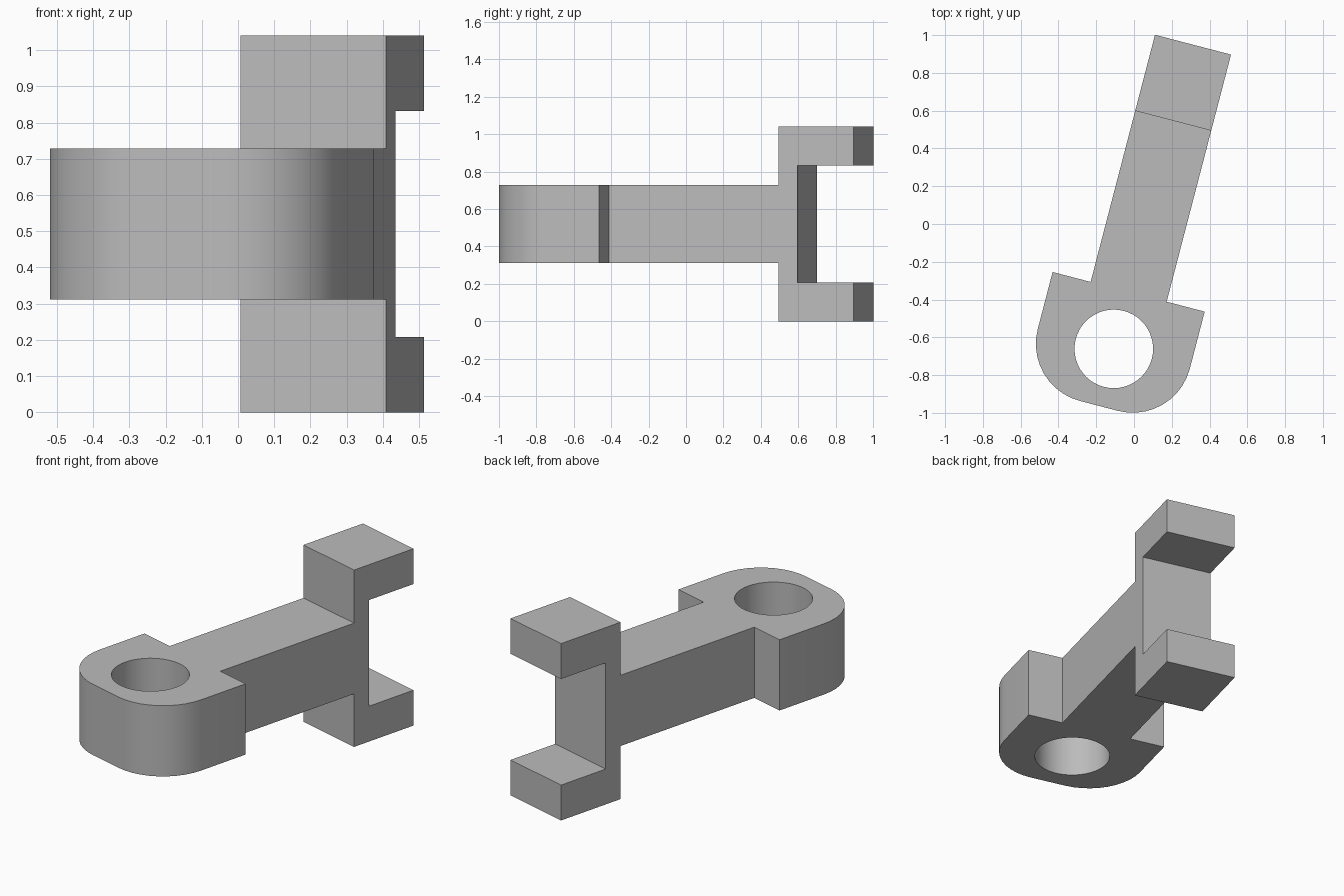
import bpy, bmesh
from math import sin, cos, pi, radians
from mathutils import Matrix, Vector

cube = bpy.data.objects.get("Cube")
if cube:
    bpy.data.objects.remove(cube)

U = 0.208                      # design module; all sizes are multiples of it
PLACE = Matrix.Translation((-0.107, -0.661, 0)) @ Matrix.Rotation(radians(-14.6), 4, 'Z')

grey = bpy.data.materials.new("plain grey")
grey.use_nodes = True
colour = (0.5, 0.5, 0.5, 1)
grey.diffuse_color = colour
grey.node_tree.nodes["Principled BSDF"].inputs["Base Color"].default_value = colour


def prism(name, points, depth):
    """Extrude a closed outline (in modules) along a vector."""
    bm = bmesh.new()
    face = bm.faces.new([bm.verts.new(Vector(p) * U) for p in points])
    new = bmesh.ops.extrude_face_region(bm, geom=[face])["geom"]
    bmesh.ops.translate(bm, vec=Vector(depth) * U,
                        verts=[v for v in new if isinstance(v, bmesh.types.BMVert)])
    bmesh.ops.recalc_face_normals(bm, faces=bm.faces)
    bm.transform(PLACE)
    mesh = bpy.data.meshes.new(name)
    bm.to_mesh(mesh)
    bm.free()
    mesh.materials.append(grey)
    ob = bpy.data.objects.new(name, mesh)
    bpy.context.collection.objects.link(ob)
    return ob


def arc(cx, radius, start, end, steps, z):
    angles = [start + (end - start) * i / steps for i in range(steps + 1)]
    return [(cx + radius * cos(a), radius * sin(a), z) for a in angles]


# Arm and fork: mirrored side profile, extruded across the width
upper = [(1.2, 1), (6, 1), (6, 2.5), (8, 2.5), (8, 1.5), (6.5, 1.5)]
profile = upper + [(y, -z) for y, z in reversed(upper)]
link = prism("forked_link", [(-1, y, z + 2.5) for y, z in profile], (2, 0, 0))

# Head: square back, rounded front corners
outline = [(2, 1.5, 1.5), (-2, 1.5, 1.5)]
outline += arc(-0.5, 1.5, pi, 1.5 * pi, 10, 1.5) + arc(0.5, 1.5, 1.5 * pi, 2 * pi, 10, 1.5)
head = prism("head_helper", outline, (0, 0, 2))

# Bore through the head
bore = prism("bore_cutter", arc(0, 1, 0, 2 * pi * 47 / 48, 47, 1), (0, 0, 3))

for tool, operation in ((head, 'UNION'), (bore, 'DIFFERENCE')):
    mod = link.modifiers.new(tool.name, 'BOOLEAN')
    mod.operation, mod.solver, mod.object = operation, 'EXACT', tool
    tool.hide_render = True

bpy.context.view_layer.objects.active = link
link.select_set(True)
for mod in list(link.modifiers):
    bpy.ops.object.modifier_apply(modifier=mod.name)
for tool in (head, bore):
    bpy.data.objects.remove(tool)

# Merge leftover coplanar faces, then smooth the rounded walls
bm = bmesh.new()
bm.from_mesh(link.data)
bmesh.ops.remove_doubles(bm, verts=bm.verts, dist=0.0005)
bmesh.ops.dissolve_limit(bm, angle_limit=radians(0.5), verts=bm.verts, edges=bm.edges)
bm.to_mesh(link.data)
bm.free()
bpy.ops.object.shade_smooth_by_angle(angle=radians(30))
